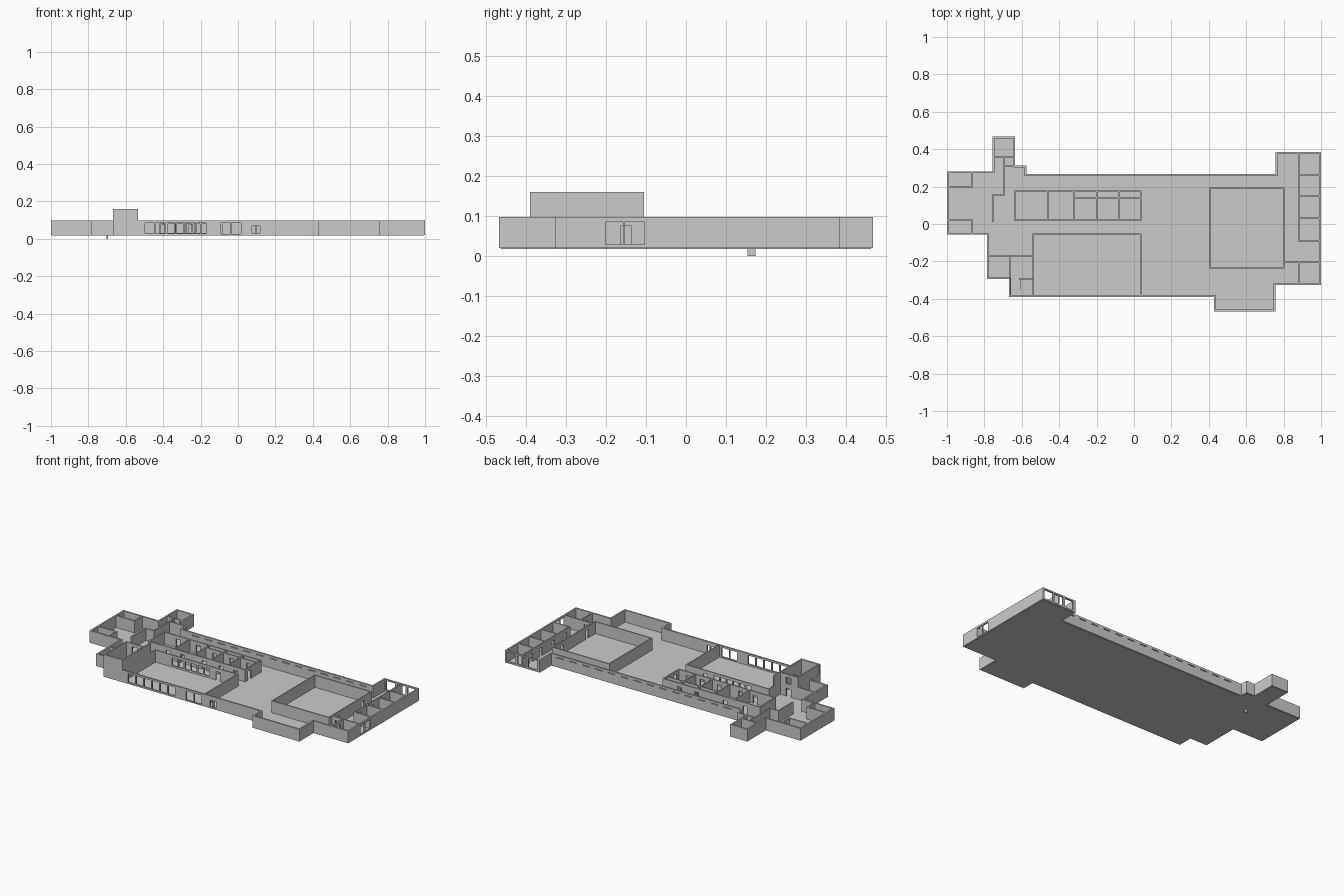
import bpy, bmesh
from mathutils import Matrix, Vector

if "Cube" in bpy.data.objects:
    bpy.data.objects.remove(bpy.data.objects["Cube"])

FLOOR, TOP, TALL = 0.02, 0.097, 0.16


def add_box(bm, lo, hi):
    lo, hi = Vector(lo), Vector(hi)
    m = Matrix.Translation((lo + hi) / 2) @ Matrix.Diagonal((*(hi - lo), 1))
    bmesh.ops.create_cube(bm, size=1, matrix=m)


def finish(bm, name):
    me = bpy.data.meshes.new(name)
    bm.to_mesh(me)
    bm.free()
    ob = bpy.data.objects.new(name, me)
    bpy.context.collection.objects.link(ob)
    return ob


def wall(name, axis, at, start, end, holes=(), top=TOP, t=0.008):
    """Straight wall along axis; holes are (start, end, sill, head)."""
    bm = bmesh.new()
    lo, hi = min(start, end) - t / 2, max(start, end) + t / 2
    cuts = sorted({lo, hi, *(v for h in holes for v in h[:2])})
    for a, b in zip(cuts, cuts[1:]):
        mid, z = (a + b) / 2, FLOOR
        spans = sorted((h[2], h[3]) for h in holes if h[0] < mid < h[1])
        for sill, head in spans + [(top, top)]:
            if sill - z > 1e-5:
                if axis == 'x':
                    add_box(bm, (a, at - t / 2, z), (b, at + t / 2, sill))
                else:
                    add_box(bm, (at - t / 2, a, z), (at + t / 2, b, sill))
            z = head
    return finish(bm, name)


def row(first, pitch, width, count, sill, head):
    return [(first + i * pitch, first + i * pitch + width, sill, head) for i in range(count)]


# Building outline (wall centre lines)
outline = [(-.995, .277), (-.751, .277), (-.751, .462), (-.64, .462), (-.64, .308),
           (-.58, .308), (-.58, .261), (.761, .261), (.761, .379), (.995, .379),
           (.995, -.321), (.752, -.321), (.752, -.462), (.433, -.462), (.433, -.384),
           (-.663, -.384), (-.663, -.29), (-.782, -.29), (-.782, -.052), (-.995, -.052)]

# Floor slab
bm = bmesh.new()
face = bm.faces.new([bm.verts.new((x, y, FLOOR - .003)) for x, y in outline])
geom = bmesh.ops.extrude_face_region(bm, geom=[face])['geom']
bmesh.ops.translate(bm, vec=(0, 0, .004),
                    verts=[v for v in geom if isinstance(v, bmesh.types.BMVert)])
bmesh.ops.recalc_face_normals(bm, faces=bm.faces)
finish(bm, "floor_slab")

# Openings of the outer walls, keyed by outline edge
outer_holes = {
    6: row(-.5, .09, .05, 14, .078, .083),                       # north slit windows
    8: row(.775, .075, .062, 3, .03, .088),                      # north-east windows
    9: row(-.207, .053, .05, 2, .028, .085),                     # east windows
    14: row(-.497, .0555, .049, 6, .03, .085)                    # hall windows
        + row(-.092, .056, .053, 2, .027, .085)
        + row(.075, .025, .018, 2, .028, .072),
}
for i, (p, q) in enumerate(zip(outline, outline[1:] + outline[:1])):
    holes = outer_holes.get(i, ())
    if abs(p[1] - q[1]) < 1e-6:
        wall(f"outer_wall_{i}", 'x', p[1], p[0], q[0], holes, t=.01)
    else:
        wall(f"outer_wall_{i}", 'y', p[0], p[1], q[1], holes, t=.01)


def door(c, w=.028):
    return (c - w / 2, c + w / 2, FLOOR, .075)


# Inner walls: name, axis, position, start, end, holes
inner = [
    ("west_closet_north", 'x', .2, -.995, -.865, ()),
    ("west_closet_north_side", 'y', -.865, .2, .277, ()),
    ("west_closet_south", 'x', .02, -.995, -.865, ()),
    ("west_closet_south_side", 'y', -.865, -.052, .02, ()),
    ("porch_cross", 'x', .36, -.751, -.64, ()),
    ("porch_side", 'y', -.697, .155, .36, [door(.33)]),
    ("porch_link", 'x', .308, -.697, -.64, ()),
    ("porch_return", 'x', .155, -.755, -.697, ()),
    ("lobby_side", 'y', -.755, .015, .155, ()),
    ("service_north", 'x', .175, -.638, .035, [door(c) for c in (-.54, -.4, -.2, -.08)]),
    ("service_south", 'x', .02, -.638, .035, [door(c) for c in (-.5, -.4, -.25, -.13, -.03)]),
    ("service_west", 'y', -.638, .02, .175, ()),
    ("service_east", 'y', .035, .02, .175, [door(.06)]),
    ("service_divider_1", 'y', -.46, .02, .175, ()),
    ("service_divider_2", 'y', -.322, .02, .175, ()),
    ("service_divider_3", 'y', -.2, .02, .175, ()),
    ("service_divider_4", 'y', -.082, .02, .175, ()),
    ("service_passage", 'x', .14, -.322, .035, [door(c) for c in (-.26, -.14, -.02)]),
    ("hall_north", 'x', -.055, -.54, .035, row(-.42, .045, .036, 6, .032, .08) + [door(-.1)]),
    ("hall_east", 'y', .035, -.384, -.055, ()),
    ("hall_west", 'y', -.54, -.105, -.055, ()),
    ("south_west_cross", 'x', -.17, -.782, -.663, ()),
    ("large_room_north", 'x', .19, .405, .8, ()),
    ("large_room_south", 'x', -.235, .405, .8, ()),
    ("large_room_west", 'y', .405, -.235, .19, ()),
    ("large_room_east", 'y', .8, -.235, .19, [door(.1), door(-.15)]),
    ("office_corridor", 'y', .88, -.09, .379, [door(c) for c in (.3, .2, .08, -.04)]),
    ("office_corridor_south", 'y', .88, -.321, -.205, [door(-.25)]),
    ("office_end", 'x', -.205, .8, .995, [door(.84)]),
]
inner += [(f"office_divider_{i}", 'x', y, .88, .995, ())
          for i, y in enumerate((.262, .15, .03, -.09))]
for name, axis, at, a, b, holes in inner:
    wall(name, axis, at, a, b, holes)

# Tall stair tower
wall("tower_front", 'x', -.384, -.663, -.54, top=TALL, t=.01)
wall("tower_east", 'y', -.54, -.384, -.109, top=TALL)
wall("tower_west", 'y', -.663, -.384, -.17, top=TALL)
wall("tower_north", 'x', -.17, -.663, -.54,
     [(-.62, -.585, FLOOR, .07), (-.62, -.585, .1, .14)], top=TALL)
wall("tower_inner", 'x', -.295, -.61, -.54)
wall("stair_rail", 'y', -.608, -.345, -.295, top=.06, t=.003)

# Small step under the porch
bm = bmesh.new()
add_box(bm, (-.702, .153, 0), (-.694, .173, FLOOR))
finish(bm, "under_step")
